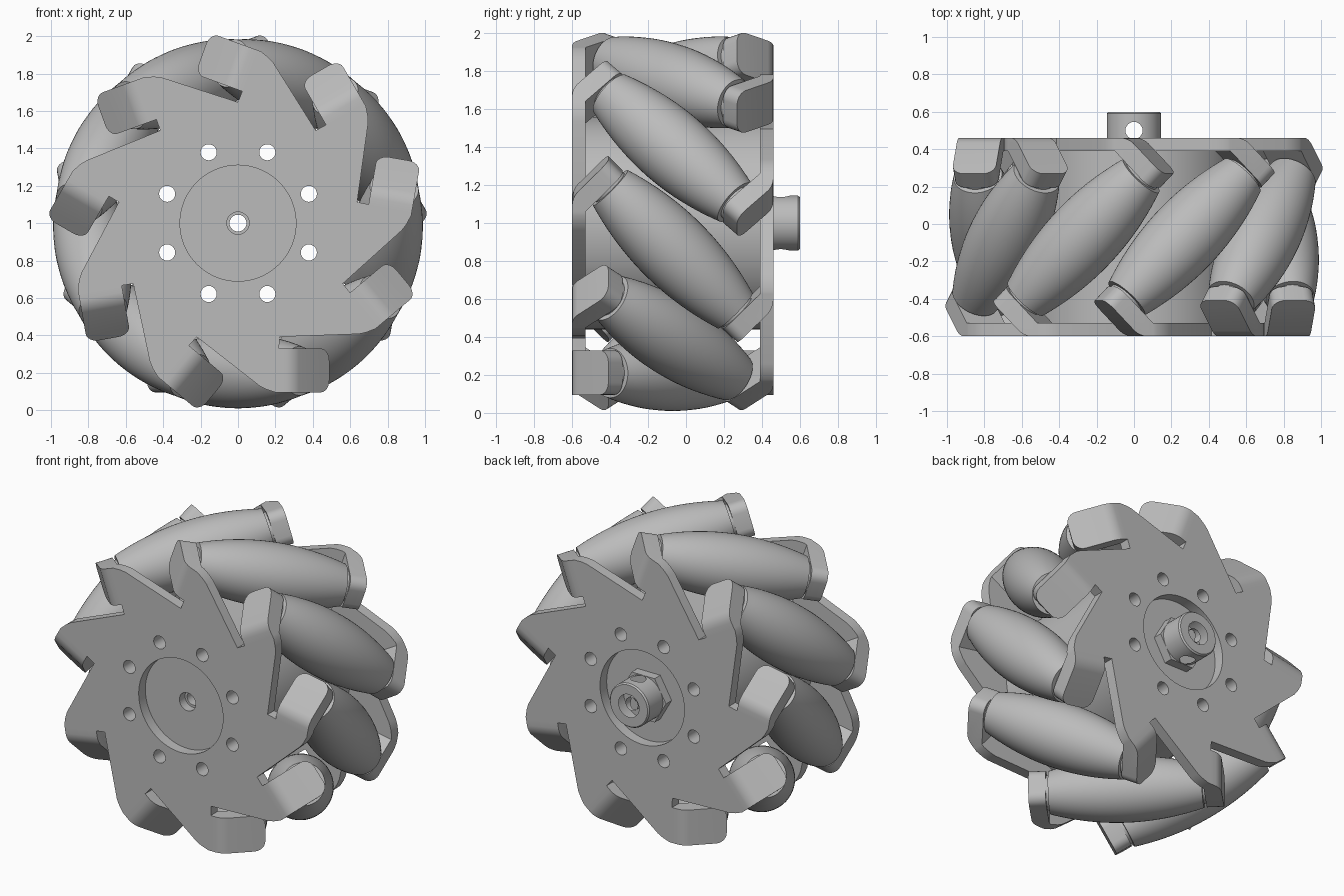
import bpy, bmesh, math
from mathutils import Matrix, Vector

if "Cube" in bpy.data.objects:
    bpy.data.objects.remove(bpy.data.objects["Cube"], do_unlink=True)

COUNT = 9                      # rollers around the wheel
STEP = 2 * math.pi / COUNT
START = math.radians(-90)      # one roller sits at the very bottom
ROLLER_R, LEAN = 0.79, math.radians(-45)
# The wheel is modelled lying flat (axis = z), then stood up with this matrix
STAND = Matrix.Translation((0, -0.07, 1)) @ Matrix.Rotation(math.pi / 2, 4, 'X')
FLIP = Matrix.Rotation(math.pi, 4, 'Y')

grey = bpy.data.materials.new("plain grey")
grey.use_nodes = True
grey.diffuse_color = (0.5, 0.5, 0.5, 1)
grey.node_tree.nodes["Principled BSDF"].inputs["Base Color"].default_value = (0.5, 0.5, 0.5, 1)


def finish(bm, name, local=Matrix()):
    """Turn a bmesh into a stood-up object."""
    bmesh.ops.recalc_face_normals(bm, faces=bm.faces)
    bm.transform(STAND @ local)
    mesh = bpy.data.meshes.new(name)
    bm.to_mesh(mesh)
    bm.free()
    mesh.materials.append(grey)
    obj = bpy.data.objects.new(name, mesh)
    bpy.context.collection.objects.link(obj)
    return obj


def smooth(obj, angle=35):
    bpy.ops.object.select_all(action='DESELECT')
    obj.select_set(True)
    bpy.context.view_layer.objects.active = obj
    bpy.ops.object.shade_smooth_by_angle(angle=math.radians(angle))


def lathe(profile, segments=48):
    """Spin (radius, height) points around z."""
    bm = bmesh.new()
    verts = [bm.verts.new((r, 0, z)) for r, z in profile]
    edges = [bm.edges.new(pair) for pair in zip(verts, verts[1:])]
    bmesh.ops.spin(bm, geom=verts + edges, axis=(0, 0, 1), cent=(0, 0, 0),
                   angle=2 * math.pi, steps=segments)
    bmesh.ops.remove_doubles(bm, verts=bm.verts, dist=0.0001)
    return bm


def cylinder(radius, z0, z1, segments=48):
    return lathe([(0, z0), (radius, z0), (radius, z1), (0, z1)], segments)


def prism(points, direction):
    """Extrude a flat outline."""
    bm = bmesh.new()
    face = bm.faces.new([bm.verts.new(p) for p in points])
    out = bmesh.ops.extrude_face_region(bm, geom=[face])
    moved = [v for v in out["geom"] if isinstance(v, bmesh.types.BMVert)]
    bmesh.ops.translate(bm, verts=moved, vec=direction)
    return bm


def cut(obj, cutters):
    """Subtract the cutters and bake the result."""
    bpy.context.view_layer.objects.active = obj
    for cutter in cutters:
        cutter.hide_render = True
        mod = obj.modifiers.new("cut", 'BOOLEAN')
        mod.operation, mod.solver, mod.object = 'DIFFERENCE', 'EXACT', cutter
        bpy.ops.object.modifier_apply(modifier=mod.name)


# Cutters
bolt_cutters = []
for i in range(8):
    a = math.radians(22.5 + 45 * i)
    bolt_cutters.append(finish(cylinder(0.043, -0.8, 0.8, 24), "bolt_hole_cutter",
                               Matrix.Translation((0.41 * math.cos(a), 0.41 * math.sin(a), 0))))
recess_cutter = finish(cylinder(0.31, -0.8, 0.8, 64), "recess_cutter")
bore_cutter = finish(cylinder(0.045, -0.9, 0.9, 32), "bore_cutter")
front_bore_cutter = finish(cylinder(0.06, 0.4, 0.7, 32), "front_bore_cutter")
hub_bore_cutter = finish(cylinder(0.075, -0.8, -0.64, 32), "hub_bore_cutter")
screw_cutter = finish(cylinder(0.046, -0.4, 0.4, 24), "set_screw_cutter",
                      Matrix.Translation((0, 0, -0.57)) @ Matrix.Rotation(math.pi / 2, 4, 'X'))

# Saw-toothed side plates, the back one being the front one turned round
tooth = [(0.608, -0.221), (0.87, 0.115), (0.888, 0.15), (0.905, 0.2),
         (0.905, 0.22), (0.67, 0.22)]
outline = []
for i in range(COUNT):
    turn = Matrix.Rotation(START + i * STEP, 3, 'Z')
    outline += [turn @ Vector((r, t, 0.46)) for r, t in tooth]
for name, side in (("front_plate", Matrix()), ("back_plate", FLIP)):
    plate = finish(prism(outline, (0, 0, 0.07)), name, side)
    cut(plate, bolt_cutters + [recess_cutter])
    smooth(plate)

# Bent tabs that carry the roller ends
section = [(0.22, 0.46), (0.22, 0.53), (0.297, 0.53), (0.488, 0.339), (0.414, 0.265)]


def tab():
    bm = prism([(0.67, t, w) for t, w in section], (0.235, 0, 0))
    corners, bend = [], []
    for e in bm.edges:
        a, b = (v.co for v in e.verts)
        if min(a.y, b.y) > 0.4 and abs(a.x - b.x) < 0.01:
            corners.append(e)
        elif abs(a.x - b.x) > 0.1 and abs(a.y - 0.297) < 0.001:
            bend.append(e)
    bmesh.ops.bevel(bm, geom=bend, offset=0.04, segments=4, profile=0.5, affect='EDGES')
    corners = [e for e in corners if e.is_valid]
    bmesh.ops.bevel(bm, geom=corners, offset=0.065, segments=6, profile=0.5, affect='EDGES')
    return bm


# Barrel-shaped rollers with a collar at both ends
END = 0.465
barrel = [(0, -0.5), (0.105, -0.5), (0.105, -END)]
for i in range(21):
    s = END * (i / 10 - 1)
    barrel.append((0.2 - 0.32 * s * s, s))
barrel += [(0.105, END), (0.105, 0.5), (0, 0.5)]

for i in range(COUNT):
    turn = Matrix.Rotation(START + i * STEP, 4, 'Z')
    place = turn @ Matrix.Translation((ROLLER_R, 0, 0)) @ Matrix.Rotation(LEAN, 4, 'X')
    smooth(finish(lathe(barrel), f"roller_{i + 1}", place))
    smooth(finish(tab(), f"front_tab_{i + 1}", turn))
    smooth(finish(tab(), f"back_tab_{i + 1}", FLIP @ turn))

# Drum between the plates
drum = finish(cylinder(0.56, -0.46, 0.46, 72), "drum")
cut(drum, bolt_cutters + [bore_cutter, front_bore_cutter])
smooth(drum)

# Hexagonal boss and shaft hub at the back
boss = finish(cylinder(0.168, -0.52, -0.46, 6), "hex_boss")
cut(boss, [bore_cutter])
hub = finish(lathe([(0, -0.52), (0.145, -0.52), (0.145, -0.66), (0.137, -0.67), (0, -0.67)]),
             "shaft_hub")
cut(hub, [bore_cutter, hub_bore_cutter, screw_cutter])
smooth(hub)

# The cutters are no longer needed
for cutter in bolt_cutters + [recess_cutter, bore_cutter, front_bore_cutter,
                              hub_bore_cutter, screw_cutter]:
    bpy.data.objects.remove(cutter, do_unlink=True)
